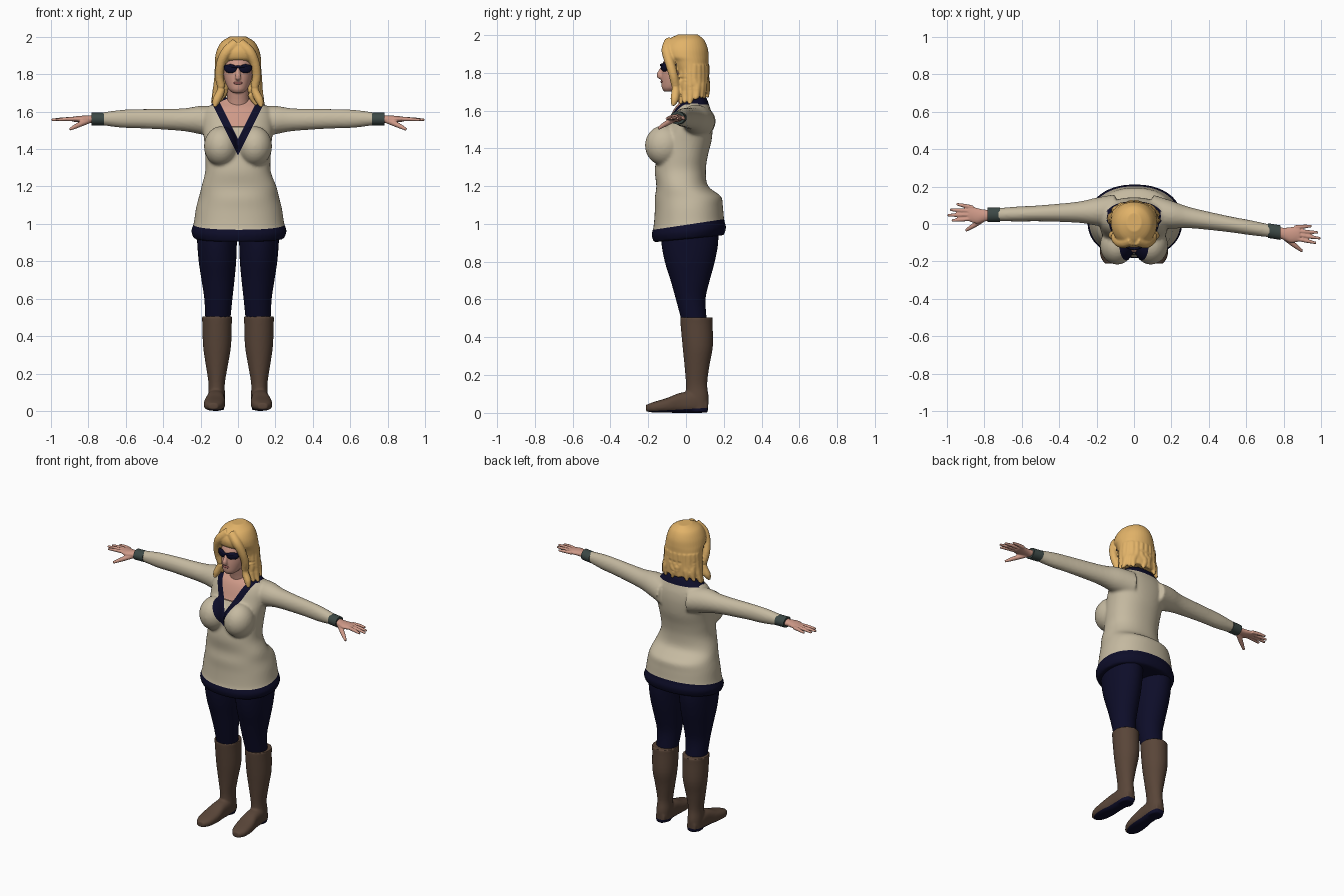
import bpy, bmesh, math, random
from mathutils import Vector, Matrix

if "Cube" in bpy.data.objects:
    bpy.data.objects.remove(bpy.data.objects["Cube"])
random.seed(4)


def material(name, r, g, b):
    m = bpy.data.materials.new(name)
    m.diffuse_color = (r, g, b, 1)
    m.use_nodes = True
    m.node_tree.nodes["Principled BSDF"].inputs["Base Color"].default_value = m.diffuse_color
    return m


KNIT = material("beige knit", 0.56, 0.49, 0.355)
NAVY = material("dark navy", 0.004, 0.004, 0.022)
SKIN = material("skin", 0.62, 0.32, 0.245)
HAIR = material("blonde hair", 0.76, 0.45, 0.14)
BOOT = material("brown leather", 0.10, 0.06, 0.04)
CUFF = material("grey green cuff", 0.045, 0.065, 0.06)
LIPS = material("lips", 0.35, 0.12, 0.11)


def skin_rings(rings):
    """Mesh from a list of equal point rings, closed at both ends."""
    bm = bmesh.new()
    rows = [[bm.verts.new(p) for p in r] for r in rings]
    for r0, r1 in zip(rows, rows[1:]):
        for i in range(len(r0)):
            j = (i + 1) % len(r0)
            bm.faces.new((r0[i], r0[j], r1[j], r1[i]))
    bm.faces.new(rows[0])
    bm.faces.new(rows[-1])
    bmesh.ops.recalc_face_normals(bm, faces=bm.faces)
    me = bpy.data.meshes.new("piece")
    bm.to_mesh(me)
    bm.free()
    return me


def spline(rows, sub):
    """Catmull-Rom interpolation of number tuples."""
    out = []
    for i in range(len(rows) - 1):
        p0, p1, p2 = rows[max(i - 1, 0)], rows[i], rows[i + 1]
        p3 = rows[min(i + 2, len(rows) - 1)]
        for k in range(sub):
            t = k / sub
            out.append([0.5 * (2 * b + (c - a) * t + (2 * a - 5 * b + 4 * c - d) * t * t
                        + (3 * b - a - 3 * c + d) * t ** 3) for a, b, c, d in zip(p0, p1, p2, p3)])
    return out + [list(rows[-1])]


def loft(rows, axis="z", power=2.0, n=40, sub=4):
    """Rows: position on axis, two centre coordinates, two radii."""
    rings = []
    for t, ca, cb, ra, rb in spline(rows, sub):
        ring = []
        for i in range(n):
            c, s = math.cos(math.tau * i / n), math.sin(math.tau * i / n)
            a = ca + ra * math.copysign(abs(c) ** (2 / power), c)
            b = cb + rb * math.copysign(abs(s) ** (2 / power), s)
            ring.append({"x": (t, a, b), "y": (a, t, b), "z": (a, b, t)}[axis])
        rings.append(ring)
    return skin_rings(rings)


def tube(rows, n=12, sub=5):
    """Rows: x, y, z, radius along a path."""
    pts = spline(rows, sub)
    rings = []
    for i, p in enumerate(pts):
        d = Vector(pts[min(i + 1, len(pts) - 1)][:3]) - Vector(pts[max(i - 1, 0)][:3])
        q = d.to_track_quat("Z", "Y")
        rings.append([Vector(p[:3]) + q @ Vector((p[3] * math.cos(math.tau * k / n),
                      p[3] * math.sin(math.tau * k / n), 0)) for k in range(n)])
    return skin_rings(rings)


def ellipsoid(c, r, turn=0.0):
    bm = bmesh.new()
    bmesh.ops.create_uvsphere(bm, u_segments=28, v_segments=16, radius=1, matrix=Matrix.Translation(c)
                              @ Matrix.Rotation(turn, 4, "Z") @ Matrix.Diagonal((*r, 1)))
    me = bpy.data.meshes.new("piece")
    bm.to_mesh(me)
    bm.free()
    return me


def part(name, pieces, mats, voxel=0, smooth=3, cuts=(), rule=None):
    """Joins pieces, optionally melts them together, cuts colour borders."""
    bm = bmesh.new()
    for me in pieces:
        bm.from_mesh(me)
    me = bpy.data.meshes.new(name)
    bm.to_mesh(me)
    bm.free()
    ob = bpy.data.objects.new(name, me)
    bpy.context.collection.objects.link(ob)
    if voxel:
        m = ob.modifiers.new("melt", "REMESH")
        m.mode, m.voxel_size = "VOXEL", voxel
        m = ob.modifiers.new("soften", "SMOOTH")
        m.factor, m.iterations = 0.5, smooth
        dg = bpy.context.evaluated_depsgraph_get()
        me = bpy.data.meshes.new_from_object(ob.evaluated_get(dg))
        ob.modifiers.clear()
        ob.data = me
    me.materials.clear()
    for m in mats:
        me.materials.append(m)
    bm = bmesh.new()
    bm.from_mesh(me)
    for co, no in cuts:
        bmesh.ops.bisect_plane(bm, geom=bm.verts[:] + bm.edges[:] + bm.faces[:],
                               plane_co=co, plane_no=no, dist=1e-5)
    for f in bm.faces:
        f.smooth = True
        f.material_index = rule(f.calc_center_median()) if rule else 0
    bm.to_mesh(me)
    bm.free()
    me.set_sharp_from_angle(angle=math.radians(50))
    return ob


def arm_y(s, x):
    return 0.072 - 0.03 * x if s < 0 else 0.083 - 0.165 * x


# Sweater: torso with tilted hem, bust and sleeves
torso = loft([(0.92, .005, .015, .24, .185), (0.96, .005, .015, .255, .197), (1.0, .005, .015, .242, .187),
              (1.08, .005, .015, .23, .18), (1.14, .005, .01, .215, .175), (1.2, .005, -.02, .2, .137),
              (1.28, 0, -.03, .175, .135), (1.36, 0, -.02, .175, .135), (1.44, 0, -.005, .18, .14),
              (1.52, 0, .02, .19, .122), (1.58, 0, .03, .187, .107), (1.62, 0, .035, .165, .09),
              (1.65, 0, .045, .125, .07), (1.675, 0, .05, .09, .055)], power=2.2, n=64)
for v in torso.vertices:
    v.co.z += 0.1 * v.co.y * min(1, max(0, (1.2 - v.co.z) / 0.2))
pieces = [torso]
for s in (-1, 1):
    pieces.append(ellipsoid((s * .09, -.115, 1.415), (.092, .102, .107)))
    pieces.append(loft([(s * x, arm_y(s, x), z, ry, rz) for x, z, ry, rz in (
        (.1, 1.54, .09, .085), (.2, 1.555, .075, .076), (.3, 1.557, .056, .06), (.5, 1.562, .043, .052),
        (.62, 1.562, .04, .048), (.735, 1.562, .034, .033))], "x"))


def sweater_colour(c):
    if c.z < 0.995 + 0.15 * c.y:
        return 1
    if c.y > 0:
        return 1 if c.z > 1.632 and abs(c.x) < .145 else 0
    if abs(c.x) < 0.5 * (c.z - 1.455):
        return 0 if c.z < 1.515 else (3 if c.z < 1.523 else 2)
    return 1 if abs(c.x) < 0.5 * (c.z - 1.365) else 0


cuts = [((0, 0, .995), (0, -.15, 1)), ((0, 0, 1.632), (0, 0, 1)), ((0, 0, 1.515), (0, 0, 1)),
        ((0, 0, 1.523), (0, 0, 1)), ((0, 0, 1), (0, 1, 0))]
cuts += [((0, 0, z), (s, 0, -.5)) for z in (1.365, 1.455) for s in (-1, 1)]
part("sweater", pieces, [KNIT, NAVY, SKIN, BOOT], .009, 4, cuts, sweater_colour)

# Leggings
part("leggings", [loft([(z, s * cx, cy, rx, ry) for z, cx, cy, rx, ry in (
    (1.0, .11, .02, .112, .15), (.9, .112, .02, .106, .15), (.8, .11, .02, .1, .132),
    (.7, .107, .022, .088, .103), (.6, .105, .025, .075, .078), (.48, .108, .045, .066, .066))])
    for s in (-1, 1)], [NAVY])

for s, side in ((-1, "right"), (1, "left")):
    # Boots with dark soles
    shaft = loft([(z, s * cx, cy, rx, ry) for z, cx, cy, rx, ry in (
        (.505, .112, .055, .082, .086), (.47, .112, .056, .079, .085), (.35, .112, .062, .075, .08),
        (.25, .113, .058, .06, .066), (.15, .114, .056, .044, .056), (.08, .115, .06, .045, .06),
        (.004, .117, .065, .042, .05))])
    foot = loft([(y, s * cx, cz, rx, rz) for y, cx, cz, rx, rz in (
        (.115, .115, .035, .03, .034), (.05, .117, .055, .046, .055), (-.03, .12, .053, .049, .053),
        (-.1, .125, .04, .057, .039), (-.17, .13, .03, .05, .028), (-.212, .132, .025, .025, .017))],
        "y", 2.6)
    part(side + "_boot", [shaft, foot], [BOOT, NAVY], .007, 3, [((0, 0, .02), (0, -.06, 1))],
         lambda c: 1 if c.z < .02 + .06 * c.y else 0)

    # Wrist cuffs
    part(side + "_cuff", [loft([(s * x, arm_y(s, x), 1.561, .039, .034) for x in (.717, .783)], "x")],
         [CUFF])

    # Hands: palm, four fingers and thumb given by sideways offset
    hand = [loft([(s * x, arm_y(s, x) - o, 1.56, ry, rz) for x, o, ry, rz in (
        (.76, 0, .028, .022), (.8, .003, .032, .02), (.84, .003, .042, .018), (.885, -.012, .042, .013))], "x")]
    for o0, o1, x1 in ((-.042, -.063, .95), (-.022, -.034, .985), (-.003, -.005, .998), (.018, .024, .975)):
        hand.append(tube([(s * x, arm_y(s, x) - o, z, r) for x, o, z, r in (
            (.86, o0, 1.56, .011), ((.86 + x1) / 2, (o0 + o1) / 2, 1.56, .0105), (x1, o1, 1.556, .007))]))
    hand.append(tube([(s * x, arm_y(s, x) - o, z, r) for x, o, z, r in (
        (.79, .012, 1.555, .015), (.85, .05, 1.53, .014), (.9, .08, 1.505, .008))]))
    part(side + "_hand", hand, [SKIN], .0045, 2)

# Head with neck and nose
part("head", [
    loft([(1.70, 0, -.085, .028, .03), (1.72, 0, -.07, .05, .058), (1.76, 0, -.04, .069, .091),
          (1.80, 0, -.025, .078, .104), (1.85, 0, -.015, .081, .108), (1.9, 0, -.005, .075, .095)]),
    loft([(1.56, 0, .02, .07, .06), (1.64, 0, .015, .06, .055), (1.74, 0, -.005, .057, .06)]),
    tube([(0, -.118, 1.84, .008), (0, -.134, 1.805, .013), (0, -.14, 1.785, .016), (0, -.128, 1.775, .012)]),
], [SKIN], .005, 2)
part("lips", [ellipsoid((0, -.127, 1.753), (.024, .008, .008))], [LIPS])

# Sunglasses: two lenses and a wrapped top bar
part("sunglasses", [ellipsoid((s * .04, -.114, 1.83), (.038, .012, .024), s * .45) for s in (-1, 1)]
     + [tube([(-.09, -.05, 1.843, .006), (-.08, -.082, 1.843, .007), (-.04, -.12, 1.843, .007), (0, -.132, 1.84, .007),
              (.04, -.12, 1.843, .007), (.08, -.082, 1.843, .007), (.09, -.05, 1.843, .006)])], [NAVY])

# Hair: crown and back, parted fringe, loose locks round the bottom
hair = [loft([(2.003, 0, .01, .04, .05), (1.975, 0, 0, .087, .095), (1.93, 0, -.005, .113, .12),
              (1.885, 0, .0, .123, .12), (1.86, 0, .015, .123, .105), (1.8, 0, .03, .124, .09),
              (1.74, 0, .045, .124, .077), (1.69, 0, .06, .11, .06)])]
for s in (-1, 1):
    hair.append(tube([(s * x, y, z, r) for x, y, z, r in (
        (.01, -.085, 1.965, .03), (.06, -.1, 1.92, .03), (.09, -.088, 1.86, .026),
        (.1, -.068, 1.79, .024), (.09, -.055, 1.72, .022), (.115, -.06, 1.66, .022), (.125, -.07, 1.625, .008))]))
for i in range(17):
    a = math.radians(-38 + i * 256 / 16)
    c, d = math.cos(a), math.sin(a)
    low = 1.63 + 0.035 * max(d, 0) + random.uniform(0, .025)
    tw = random.uniform(-.25, .25)
    hair.append(tube([(x, y, z, r) for x, y, z, r in (
        (.105 * c, .03 + .075 * d, 1.84, .02), (.11 * c, .03 + .075 * d, 1.76, .021),
        (.115 * math.cos(a + tw), .035 + .072 * math.sin(a + tw), low + .055, .023),
        (.138 * math.cos(a + tw * .5), .03 + .085 * math.sin(a + tw * .5), low, .008))]))
part("hair", hair, [HAIR], .0055, 2)
